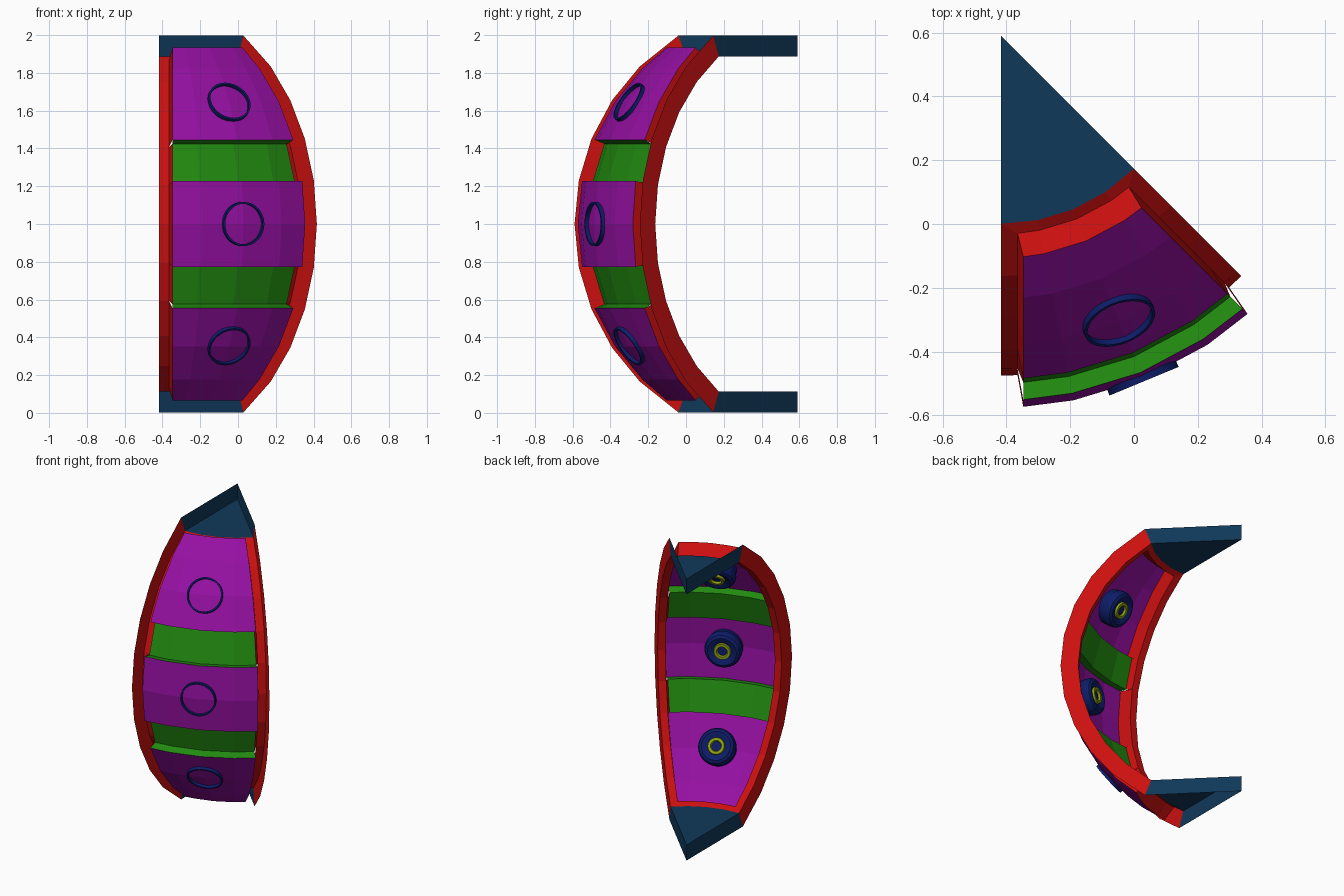
import bpy, bmesh
from math import sin, cos, asin, radians, pi
from mathutils import Vector, Matrix

if "Cube" in bpy.data.objects:
    bpy.data.objects.remove(bpy.data.objects["Cube"])

AXIS = Vector((-0.417, 0.59, 1.0))      # centre of the sphere the slice is cut from
SPAN = 45.0
R_OUT, R_FLOOR, R_PANEL, R_GROOVE = 1.18, 1.065, 1.165, 1.11
INSET, INSET2 = 0.052, 0.07


def material(name, col):
    m = bpy.data.materials.new(name)
    m.diffuse_color = (*col, 1)
    m.use_nodes = True
    m.node_tree.nodes["Principled BSDF"].inputs["Base Color"].default_value = m.diffuse_color
    return m


RED = material("red", (0.60, 0.005, 0.005))
PURPLE = material("purple", (0.30, 0.005, 0.36))
GREEN = material("green", (0.016, 0.26, 0.005))
BLUE = material("steel_blue", (0.005, 0.04, 0.10))
NAVY = material("navy", (0.004, 0.012, 0.14))
OLIVE = material("olive", (0.27, 0.35, 0.005))


def build(name, strips, mat, smooth=False):
    """Each strip is a list of equally long point rows, skinned with quads."""
    bm = bmesh.new()
    for rows in strips:
        grid = [[bm.verts.new(p) for p in row] for row in rows]
        for a, b in zip(grid, grid[1:]):
            for i in range(len(a) - 1):
                bm.faces.new((a[i], a[i + 1], b[i + 1], b[i]))
    bmesh.ops.remove_doubles(bm, verts=bm.verts, dist=1e-5)
    bmesh.ops.dissolve_degenerate(bm, edges=bm.edges, dist=1e-5)
    bmesh.ops.recalc_face_normals(bm, faces=bm.faces)
    me = bpy.data.meshes.new(name)
    bm.to_mesh(me)
    bm.free()
    me.materials.append(mat)
    ob = bpy.data.objects.new(name, me)
    bpy.context.collection.objects.link(ob)
    if smooth:
        bpy.ops.object.select_all(action='DESELECT')
        ob.select_set(True)
        bpy.context.view_layer.objects.active = ob
        bpy.ops.object.shade_smooth_by_angle(angle=radians(35))
    return ob


def cyl(r, z, lon):
    a = radians(lon)
    return AXIS + Vector((r * sin(a), -r * cos(a), z))


def row(R, lat, d=0.0):
    """Points across the slice at one latitude, inset by d from both side planes."""
    r, z = R * cos(radians(lat)), R * sin(radians(lat))
    a = asin(d / r) * 180 / pi
    return [cyl(r, z, l) for l in (a, 11.25, 22.5, 33.75, SPAN - a)]


def edge(R, lat, d, side):
    return row(R, lat, d)[-1 if side else 0]


STEPS = [11.25 * i for i in range(-4, 5)]
OUT_LATS = [-57.7] + STEPS + [57.7]
FLOOR_LATS = [-56.4] + STEPS + [56.4]
RIM_LATS = [-54.3] + STEPS + [54.3]
TOP_LAT = 53.3

# red frame: side walls, recessed flange and the step up to the panels
strips = []
for side in (0, 1):
    strips.append([[edge(R_OUT, o, 0, side), edge(R_FLOOR, i, 0, side)]
                   for o, i in zip(OUT_LATS, FLOOR_LATS)])
    strips.append([[edge(R_FLOOR, o, 0, side), edge(R_FLOOR, i, INSET, side)]
                   for o, i in zip(FLOOR_LATS, RIM_LATS)])
    for lats, R in (([-TOP_LAT, -45, -33.75, -22.5], R_PANEL), ([-22.5, -11.25], R_GROOVE),
                    ([-11.25, 0, 11.25], R_PANEL), ([11.25, 22.5], R_GROOVE),
                    ([22.5, 33.75, 45, TOP_LAT], R_PANEL)):
        strips.append([[edge(R_FLOOR, 54.3 * l / TOP_LAT if abs(l) == TOP_LAT else l, INSET, side),
                        edge(R, l, INSET2, side)] for l in lats])
for s in (-1, 1):
    strips.append([row(R_FLOOR, s * 56.4), row(R_FLOOR, s * 54.3, INSET),
                   row(R_PANEL, s * TOP_LAT, INSET2)])
build("frame", strips, RED)

# raised panels
for name, lats in (("lower_panel", [-TOP_LAT, -45, -33.75, -22.5]),
                   ("middle_panel", [-11.25, 0, 11.25]),
                   ("upper_panel", [22.5, 33.75, 45, TOP_LAT])):
    build(name, [[row(R_PANEL, l, INSET2) for l in lats]], PURPLE)

# grooves between the panels
for name, a, b in (("lower_groove", -22.5, -11.25), ("upper_groove", 11.25, 22.5)):
    build(name, [[row(R_PANEL, a, INSET2), row(R_GROOVE, a, INSET2),
                  row(R_GROOVE, b, INSET2), row(R_PANEL, b, INSET2)]], GREEN)

# open trays at the two ends: two side walls and a flat plate
for name, s in (("bottom_tray", -1), ("top_tray", 1)):
    ro, zo = R_OUT * cos(radians(57.7)), s * R_OUT * sin(radians(57.7))
    ri, zi = R_FLOOR * cos(radians(56.4)), s * R_FLOOR * sin(radians(56.4))
    parts = [[[cyl(0, zo, l), cyl(ro, zo, l)], [cyl(0, zi, l), cyl(ri, zi, l)]]
             for l in (0, SPAN)]
    parts.append([row(R_FLOOR, s * 56.4), [cyl(0, zi, 0)] * 5][:1] +
                 [[cyl(0.001, zi, l) for l in (0, 11.25, 22.5, 33.75, SPAN)]])
    build(name, parts, BLUE)


def lathe(name, profile, frame, mat, seg=32):
    rows = [[frame @ Vector((max(r, 1e-3) * cos(2 * pi * i / seg),
                             max(r, 1e-3) * sin(2 * pi * i / seg), h))
             for i in range(seg + 1)] for r, h in profile]
    build(name, [rows], mat, True)


# round ports through each panel, with an inner ring
for name, lat in (("lower", -33.75), ("middle", 0), ("upper", 33.75)):
    n = (cyl(cos(radians(lat)), sin(radians(lat)), SPAN / 2) - AXIS).normalized()
    frame = Matrix.Translation(AXIS) @ n.to_track_quat('Z', 'Y').to_matrix().to_4x4()
    lathe(name + "_port", [(0.107, 1.14), (0.107, 1.172), (0.117, 1.172), (0.117, 1.12),
                           (0.122, 1.11), (0.122, 1.08), (0.113, 1.06), (0.095, 1.05),
                           (0.075, 1.055), (0.057, 1.065)], frame, NAVY)
    lathe(name + "_port_ring", [(0.057, 1.065), (0.054, 1.05), (0.036, 1.05), (0.031, 1.065)],
          frame, OLIVE)
    lathe(name + "_port_centre", [(0.031, 1.065), (0, 1.065)], frame, NAVY)
